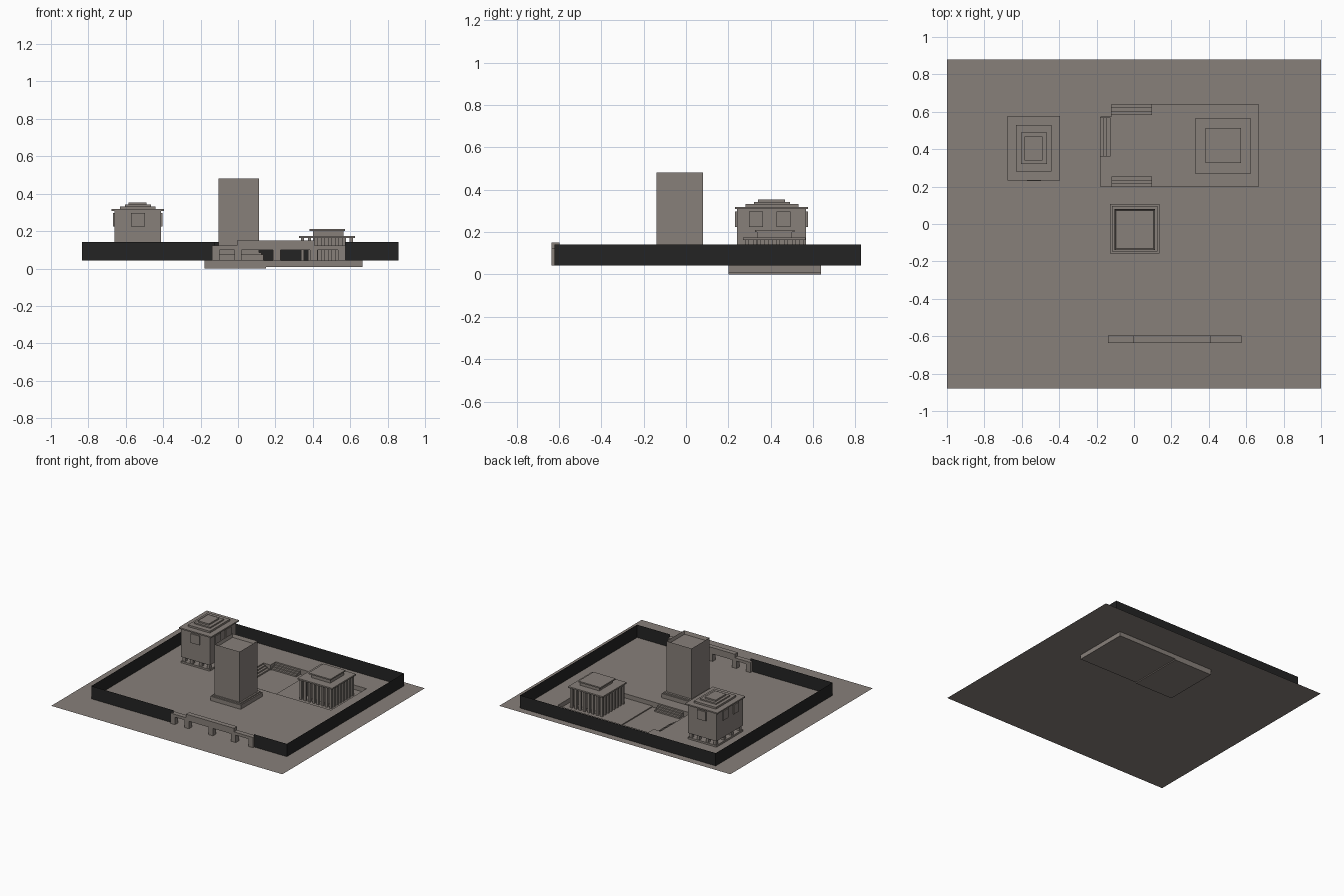
import bpy, bmesh

if "Cube" in bpy.data.objects:
    bpy.data.objects.remove(bpy.data.objects["Cube"])

def mat(name, c):
    m = bpy.data.materials.new(name)
    m.diffuse_color = (*c, 1)
    m.use_nodes = True
    m.node_tree.nodes["Principled BSDF"].inputs["Base Color"].default_value = m.diffuse_color
    return m

STONE = mat("warm_grey_stone", (0.245, 0.215, 0.193))
BLACK = mat("black_wall", (0.017, 0.017, 0.017))

def finish(name, bm, m):
    me = bpy.data.meshes.new(name)
    bm.to_mesh(me)
    bm.free()
    me.materials.append(m)
    ob = bpy.data.objects.new(name, me)
    bpy.context.collection.objects.link(ob)
    return ob

def add_box(bm, x0, x1, y0, y1, z0, z1):
    vs = bmesh.ops.create_cube(bm, size=1)["verts"]
    for v in vs:
        v.co.x = x1 if v.co.x > 0 else x0
        v.co.y = y1 if v.co.y > 0 else y0
        v.co.z = z1 if v.co.z > 0 else z0
    return vs

def boxes(name, dims, m=STONE):
    bm = bmesh.new()
    for d in dims:
        add_box(bm, *d)
    return finish(name, bm, m)

def quad(bm, pts):
    bm.faces.new([bm.verts.new(p) for p in pts])

G = 0.042                                # ground level
X0, X1, Y0, Y1 = -0.18, 0.665, 0.20, 0.638   # basin outline
XM = 0.15                                # change of floor depth

# ground sheet with a rectangular hole for the sunken basin
bm = bmesh.new()
for a, b, c, d in [(-1, X0, -.88, .88), (X1, 1, -.88, .88),
                   (X0, X1, -.88, Y0), (X0, X1, Y1, .88)]:
    quad(bm, [(a, c, G), (b, c, G), (b, d, G), (a, d, G)])
finish("ground", bm, STONE)

# basin: side sheets and a floor in two depths
bm = bmesh.new()
for a, b, z in [(X0, XM, 0.0), (XM, X1, 0.008)]:
    quad(bm, [(a, Y0, z), (b, Y0, z), (b, Y1, z), (a, Y1, z)])
    for y in (Y0, Y1):
        quad(bm, [(a, y, z), (b, y, z), (b, y, G), (a, y, G)])
for x, z in ((X0, 0.0), (X1, 0.008)):
    quad(bm, [(x, Y0, z), (x, Y1, z), (x, Y1, G), (x, Y0, G)])
quad(bm, [(XM, Y0, 0), (XM, Y1, 0), (XM, Y1, .008), (XM, Y0, .008)])
finish("basin", bm, STONE)

# basin stairs on three sides, and the corner block
steps = []
for i in range(3):
    z = 0.032 - 0.010 * i
    w = 0.018 * (i + 1)
    steps += [(-.12, .095, Y1 - w, Y1 - w + .018, 0.001, z),
              (-.12, .095, Y0 + w - .018, Y0 + w, 0.001, z),
              (X0 + w - .018, X0 + w, .36, .57, 0.001, z)]
boxes("basin_stairs", steps)
boxes("basin_corner_block", [(X0, -.12, .572, Y1, 0.001, G)])

# perimeter wall, thin sheets with an opening at the gate
path = [(-.125, -.62), (-.835, -.62), (-.835, .825), (.857, .825), (.857, -.62), (.572, -.62)]
bm = bmesh.new()
for (a, b), (c, d) in zip(path, path[1:]):
    quad(bm, [(a, b, G), (c, d, G), (c, d, .142), (a, b, .142)])
finish("perimeter_wall", bm, BLACK)

# gate: posts, low side beams, taller middle beam
gy0, gy1 = -.635, -.597
boxes("gate_posts", [(x - .02, x + .02, gy0, gy1, G, .1)
                     for x in (-.12, 0.0, .208, .405, .555)])
boxes("gate_beams", [(-.14, -.005, gy0, gy1, .1, .122),
                     (-.005, .41, gy0, gy1, .1, .15),
                     (.41, .575, gy0, gy1, .1, .122)])

# tower with a shallow recessed roof, on a wider plinth
boxes("tower_plinth", [(-.128, .135, -.158, .107, G, .075),
                       (-.118, .125, -.148, .097, .075, .085)])
bm = bmesh.new()
add_box(bm, -.105, .113, -.14, .08, .08, .48)
bm.normal_update()
top = [f for f in bm.faces if f.normal.z > .9]
bmesh.ops.inset_region(bm, faces=top, thickness=.011)
bmesh.ops.translate(bm, verts=top[0].verts, vec=(0, 0, -.025))
finish("tower", bm, STONE)

# pavilion on posts: base slab, posts, body, tiered roof
bx0, bx1, by0, by1 = -.66, -.412, .24, .566
boxes("pavilion_base", [(bx0, bx1, by0, by1, G, .056)])
boxes("pavilion_posts", [(x - .012, x + .012, y - .012, y + .012, .056, .09)
                         for x in (-.64, -.575, -.497, -.432)
                         for y in (.26, .355, .45, .546)])
boxes("pavilion_body", [(bx0, bx1, by0, by1, .088, .31)])
boxes("pavilion_roof", [(-.675, -.395, .232, .577, .308, .318),
                        (-.63, -.44, .28, .53, .318, .332),
                        (-.605, -.465, .32, .49, .332, .342),
                        (-.585, -.49, .34, .468, .342, .353)])
wz = (.225, .297)
win = [(-.572, -.497, by0 - .009, by0, *wz), (-.572, -.497, by1, by1 + .009, *wz)]
for y in (.298, .428):
    win += [(bx0 - .009, bx0, y, y + .066, *wz), (bx1, bx1 + .009, y, y + .066, *wz)]
boxes("pavilion_windows", win)

# colonnaded hall standing in the basin
hx0, hx1, hy0, hy1 = .345, .605, .288, .546
cols = []
N = 8
for i in range(N):
    t = i / (N - 1)
    x, y = hx0 + t * (hx1 - hx0), hy0 + t * (hy1 - hy0)
    cols += [(x, hy0), (x, hy1)]
    if 0 < i < N - 1:
        cols += [(hx0, y), (hx1, y)]
boxes("hall_columns", [(x - .009, x + .009, y - .009, y + .009, .008, .165) for x, y in cols])
boxes("hall_core", [(.40, .565, .335, .50, .008, .2)])
boxes("hall_roof", [(.325, .625, .27, .565, .163, .174),
                    (.382, .572, .325, .512, .2, .21)])
